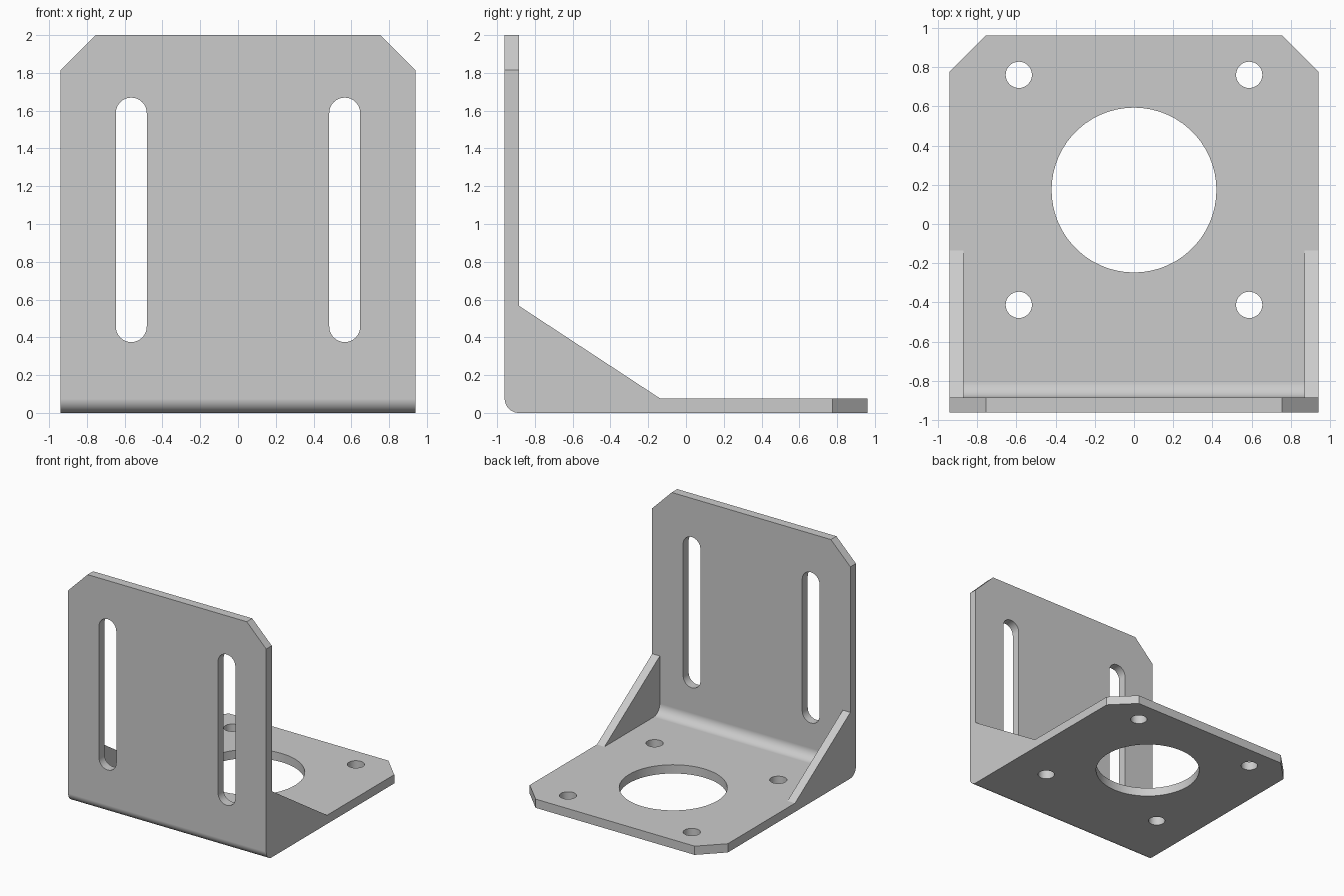
import bpy
import bmesh
from math import sin, cos, pi, radians
from mathutils import Vector

cube = bpy.data.objects.get("Cube")
if cube:
    bpy.data.objects.remove(cube, do_unlink=True)

# Main sizes
HALF_W, HALF_D, HEIGHT, THICK = 0.94, 0.96, 2.0, 0.075
WALL_IN = THICK - HALF_D
BEND_IN = 0.085
CHAMFER_X = 0.755

steel = bpy.data.materials.new("light grey metal")
steel.use_nodes = True
grey = (0.6, 0.6, 0.6, 1)
steel.diffuse_color = grey
steel.node_tree.nodes["Principled BSDF"].inputs["Base Color"].default_value = grey


def arc(cx, cy, r, start, end, steps):
    angles = [radians(start + (end - start) * i / steps) for i in range(steps + 1)]
    return [(cx + r * cos(a), cy + r * sin(a)) for a in angles]


def prism(bm, outline, axis, lo, hi):
    """Extrude a 2D outline along an axis; the outline uses the other two axes in order."""
    def place(p, h):
        co = list(p)
        co.insert(axis, h)
        return bm.verts.new(Vector(co))
    a = [place(p, lo) for p in outline]
    b = [place(p, hi) for p in outline]
    faces = [bm.faces.new(a), bm.faces.new(b[::-1])]
    for i in range(len(a)):
        j = (i + 1) % len(a)
        faces.append(bm.faces.new((a[i], b[i], b[j], a[j])))
    bmesh.ops.recalc_face_normals(bm, faces=faces)


def make_object(name, bm):
    mesh = bpy.data.meshes.new(name)
    bm.to_mesh(mesh)
    bm.free()
    mesh.materials.append(steel)
    obj = bpy.data.objects.new(name, mesh)
    bpy.context.collection.objects.link(obj)
    return obj


def activate(obj):
    bpy.ops.object.select_all(action='DESELECT')
    obj.select_set(True)
    bpy.context.view_layer.objects.active = obj


# Bent plate: L section with rounded inside and outside bends
inner_bend = arc(WALL_IN + BEND_IN, THICK + BEND_IN, BEND_IN, 270, 180, 12)
outer_bend = arc(WALL_IN, THICK, THICK, 180, 270, 12)
section = ([(HALF_D, 0), (HALF_D, THICK)] + inner_bend
           + [(WALL_IN, HEIGHT), (-HALF_D, HEIGHT)] + outer_bend)
bm = bmesh.new()
prism(bm, section, 0, -HALF_W, HALF_W)
plate = make_object("bent_plate", bm)

# Cutters: slots, holes and clipped corners
bm = bmesh.new()
base_cut = (2, -0.1, 0.3)
wall_cut = (1, -1.1, -0.7)
prism(bm, arc(0, 0.173, 0.42, 0, 354, 59), *base_cut)
for side in (-1, 1):
    for y in (-0.412, 0.76):
        prism(bm, arc(side * 0.587, y, 0.067, 0, 348.75, 31), *base_cut)
    slot = (arc(side * 0.565, 1.587, 0.082, 0, 180, 16)
            + arc(side * 0.565, 0.457, 0.082, 180, 360, 16))
    prism(bm, slot, *wall_cut)
    for top, cut in ((HALF_D, base_cut), (HEIGHT, wall_cut)):
        d = HALF_W - CHAMFER_X
        corner = [(side * (CHAMFER_X - d), top + d),
                  (side * (HALF_W + d), top - 2 * d),
                  (side * (HALF_W + d), top + d)]
        prism(bm, corner, *cut)
cutter = make_object("plate_cutter", bm)
cutter.hide_render = True

cut = plate.modifiers.new("cutouts", 'BOOLEAN')
cut.operation = 'DIFFERENCE'
cut.solver = 'EXACT'
cut.object = cutter
activate(plate)
bpy.ops.object.modifier_apply(modifier=cut.name)
bpy.data.objects.remove(cutter, do_unlink=True)

# Smooth bends and holes, flat plate faces
activate(plate)
bpy.ops.object.shade_smooth_by_angle(angle=radians(30))
weighted = plate.modifiers.new("flat faces", 'WEIGHTED_NORMAL')
weighted.keep_sharp = True

# Side gussets that fit against the inside bend
gusset_outline = [(-0.135, THICK)] + inner_bend + [(WALL_IN, 0.567)]
for name, lo, hi in (("left_gusset", 0.868, HALF_W), ("right_gusset", -HALF_W, -0.868)):
    bm = bmesh.new()
    prism(bm, gusset_outline, 0, lo, hi)
    make_object(name, bm)
